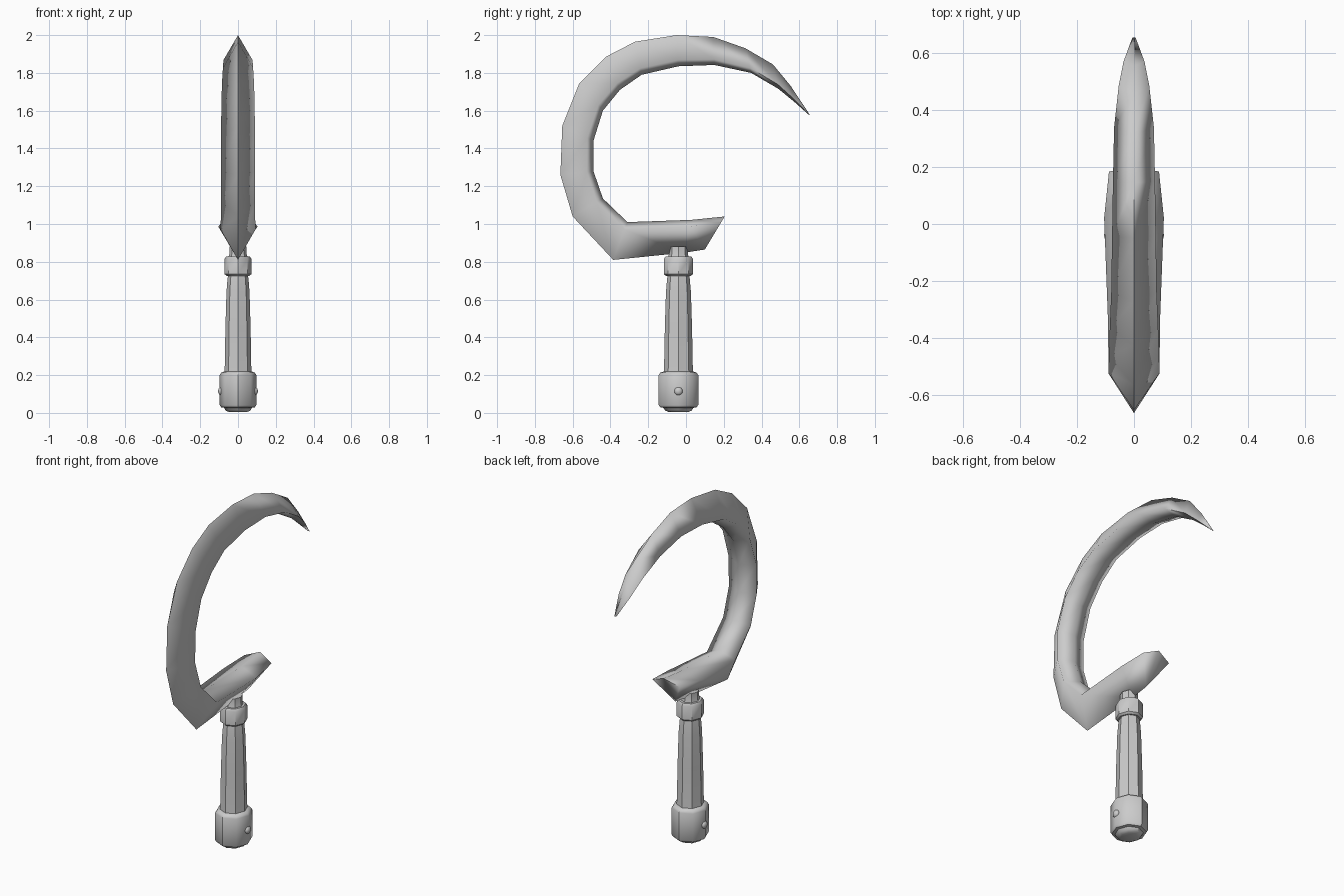
import bpy, bmesh, math

if "Cube" in bpy.data.objects:
    bpy.data.objects.remove(bpy.data.objects["Cube"])

HY = -0.04  # handle axis in y


def finish(name, bm, angle):
    bmesh.ops.recalc_face_normals(bm, faces=bm.faces)
    me = bpy.data.meshes.new(name)
    bm.to_mesh(me)
    bm.free()
    ob = bpy.data.objects.new(name, me)
    bpy.context.collection.objects.link(ob)
    bpy.ops.object.select_all(action='DESELECT')
    ob.select_set(True)
    bpy.context.view_layer.objects.active = ob
    bpy.ops.object.shade_smooth_by_angle(angle=math.radians(angle))
    return ob


def loft(name, rings, angle):
    bm = bmesh.new()
    vs = [[bm.verts.new(p) for p in r] for r in rings]
    n = len(vs[0])
    for a, b in zip(vs, vs[1:]):
        for i in range(n):
            j = (i + 1) % n
            bm.faces.new((a[i], a[j], b[j], b[i]))
    bm.faces.new(vs[0])
    bm.faces.new(vs[-1])
    return finish(name, bm, angle)


def turned(name, profile, angle=40):
    # eight-sided turned part, slightly narrower in x
    rings = [[(0.925 * r * math.cos(k * math.pi / 4), HY + r * math.sin(k * math.pi / 4), z)
              for k in range(8)] for r, z in profile]
    return loft(name, rings, angle)


# blade: outer edge y, z, inner edge y, z, half width
stations = [
    (0.10, 0.865, 0.205, 1.04, 0.088),
    (-0.01, 0.848, 0.03, 1.022, 0.105),
    (-0.385, 0.81, -0.31, 1.01, 0.092),
    (-0.60, 1.04, -0.44, 1.135, 0.09),
    (-0.665, 1.26, -0.49, 1.28, 0.09),
    (-0.655, 1.52, -0.49, 1.44, 0.09),
    (-0.565, 1.745, -0.44, 1.60, 0.088),
    (-0.425, 1.885, -0.35, 1.71, 0.085),
    (-0.27, 1.965, -0.235, 1.79, 0.08),
    (-0.05, 2.0, -0.04, 1.835, 0.077),
    (0.145, 1.99, 0.15, 1.842, 0.074),
    (0.315, 1.93, 0.345, 1.80, 0.07),
    (0.46, 1.845, 0.49, 1.715, 0.054),
    (0.555, 1.73, 0.575, 1.645, 0.037),
    (0.656, 1.577, 0.654, 1.575, 0.006),
]
rings = []
for oy, oz, iy, iz, w in stations:
    my, mz = oy + 0.8 * (iy - oy), oz + 0.8 * (iz - oz)
    rings.append([(0, oy, oz), (w, my, mz), (0, iy, iz), (-w, my, mz)])
loft("blade", rings, 110)

# handle parts
turned("neck", [(0.06, 0.81), (0.05, 0.84), (0.05, 0.88)])
turned("collar", [(0.066, 0.725), (0.077, 0.735), (0.077, 0.815), (0.068, 0.828)])
turned("grip", [(0.08, 0.19), (0.076, 0.24), (0.072, 0.45), (0.066, 0.64), (0.06, 0.71), (0.055, 0.74)])
turned("pommel", [(0.05, 0.004), (0.07, 0.012), (0.08, 0.027), (0.097, 0.03), (0.105, 0.042),
                  (0.105, 0.20), (0.096, 0.213), (0.075, 0.22)])

# rivets on both sides of the pommel
for side, label in ((1, "right"), (-1, "left")):
    bm = bmesh.new()
    bmesh.ops.create_uvsphere(bm, u_segments=12, v_segments=8, radius=0.022)
    bmesh.ops.scale(bm, vec=(0.7, 1, 1), verts=bm.verts)
    bmesh.ops.translate(bm, vec=(side * 0.09, HY, 0.115), verts=bm.verts)
    finish("rivet_" + label, bm, 60)
